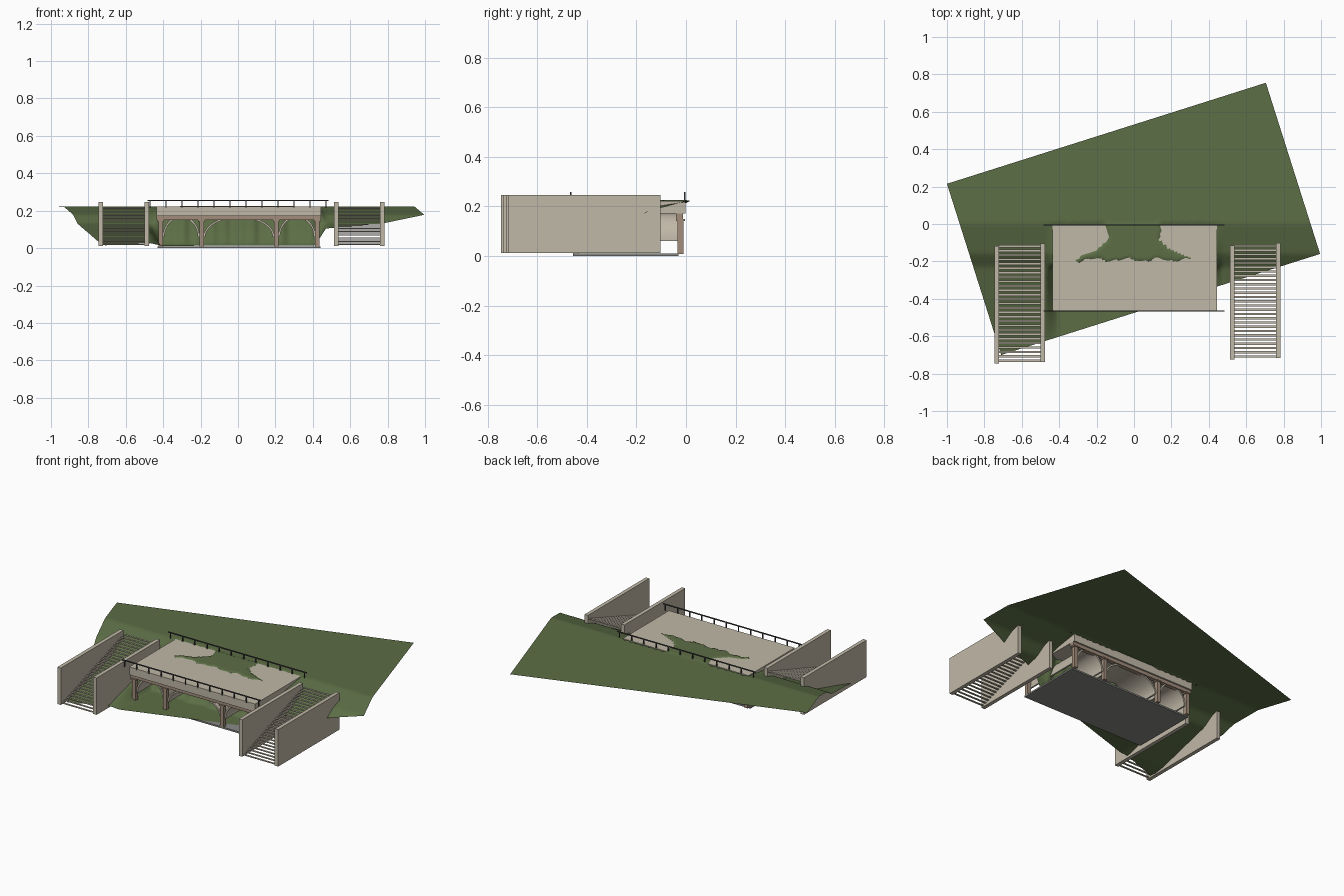
import bpy, bmesh, math
from mathutils import Vector

if "Cube" in bpy.data.objects:
    bpy.data.objects.remove(bpy.data.objects["Cube"])


def material(name, rgb):
    m = bpy.data.materials.new(name)
    m.diffuse_color = (*rgb, 1)
    m.use_nodes = True
    m.node_tree.nodes["Principled BSDF"].inputs["Base Color"].default_value = m.diffuse_color
    return m


STONE = material("stone", (0.53, 0.48, 0.39))
BROWN = material("brown_stone", (0.36, 0.27, 0.20))
GRASS = material("grass", (0.107, 0.155, 0.06))
METAL = material("dark_metal", (0.06, 0.06, 0.06))
SLAB = material("slab_grey", (0.25, 0.25, 0.24))


def finish(name, bm, mat):
    me = bpy.data.meshes.new(name)
    bmesh.ops.recalc_face_normals(bm, faces=bm.faces)
    bm.to_mesh(me)
    bm.free()
    ob = bpy.data.objects.new(name, me)
    bpy.context.collection.objects.link(ob)
    me.materials.append(mat)
    return ob


def add_box(bm, x0, x1, y0, y1, z0, z1):
    vs = bmesh.ops.create_cube(bm, size=1)["verts"]
    for v in vs:
        v.co = Vector(((x0 + x1) / 2 + v.co.x * (x1 - x0),
                       (y0 + y1) / 2 + v.co.y * (y1 - y0),
                       (z0 + z1) / 2 + v.co.z * (z1 - z0)))


def boxes(name, mat, *dims):
    bm = bmesh.new()
    for d in dims:
        add_box(bm, *d)
    return finish(name, bm, mat)


def interp(pts, t):
    for (a, za), (b, zb) in zip(pts, pts[1:]):
        if t <= b:
            k = max(0, (t - a) / (b - a))
            return za + (zb - za) * k
    return pts[-1][1]


# Hillside: rotated rectangle, with a cliff under the bridge and banks beside it
BANK = [(-0.7, 0.015), (-0.6, 0.03), (-0.42, 0.08), (-0.3, 0.112), (-0.23, 0.132),
        (-0.16, 0.178), (-0.1, 0.195), (0.0, 0.222), (0.8, 0.214)]
CLIFF = [(-0.7, 0.012), (-0.29, 0.014), (-0.25, 0.06), (-0.215, 0.19), (-0.2, 0.215), (-0.19, 0.226)]
MOUND = [(-0.21, 0.33), (-0.18, 0.30), (-0.13, 0.19), (-0.08, 0.14), (0.0, 0.15)]


def ground(x, y):
    bank = interp(BANK, y)
    if y > 0:
        return bank
    wave = 0.008 * math.sin(37 * x) + 0.005 * math.sin(83 * x + 1)
    mid = interp(CLIFF, y + wave)
    if abs(x) > interp(MOUND, y):
        mid = min(mid, 0.214)
    k = min(1, max(0, (abs(x) - 0.41) / 0.06))
    return mid + (bank - mid) * k


bm = bmesh.new()
NU, NV = 120, 72
o, u, v = Vector((-0.71, -0.7, 0)), Vector((1.705, 0.54, 0)), Vector((-0.29, 0.915, 0))
grid = []
for j in range(NV + 1):
    row = []
    for i in range(NU + 1):
        p = o + u * i / NU + v * j / NV
        p.z = ground(p.x, p.y)
        row.append(bm.verts.new(p))
    grid.append(row)
for j in range(NV):
    for i in range(NU):
        f = bm.faces.new((grid[j][i], grid[j][i + 1], grid[j + 1][i + 1], grid[j + 1][i]))
        f.smooth = True
finish("hillside", bm, GRASS)

# Bridge deck, floor slab and beams
X0, X1 = -0.437, 0.445
boxes("deck", STONE, (X0, X1, -0.465, -0.002, 0.172, 0.222))
boxes("floor_slab", SLAB, (-0.43, 0.44, -0.455, -0.03, 0.0, 0.01))
boxes("beams", BROWN, (X0, X1, -0.455, -0.43, 0.15, 0.172), (X0, X1, -0.04, -0.012, 0.15, 0.172))

# Posts, front and back rows, with small capitals
posts = []
for x in (-0.413, -0.195, 0.205, 0.425):
    for y in (-0.443, -0.022):
        posts.append((x - 0.012, x + 0.012, y - 0.012, y + 0.012, 0.008, 0.15))
        posts.append((x - 0.018, x + 0.018, y - 0.018, y + 0.018, 0.142, 0.15))
boxes("posts", BROWN, *posts)

# Vaults between the posts: thin arched shells running front to back
for name, a, b in (("left_vault", -0.403, -0.205), ("middle_vault", -0.185, 0.195), ("right_vault", 0.215, 0.415)):
    bm = bmesh.new()
    rings = []
    n = 20
    for i in range(n + 1):
        t = math.pi * i / n
        c, s = math.cos(t), math.sin(t)
        ring = []
        for off, y in ((0, -0.445), (0, -0.02), (0.01, -0.02), (0.01, -0.445)):
            r = (b - a) / 2 - off
            ring.append(bm.verts.new(((a + b) / 2 + r * c, y, 0.06 + (0.112 - off) * s)))
        rings.append(ring)
    for p, q in zip(rings, rings[1:]):
        for k in range(4):
            bm.faces.new((p[k], p[(k + 1) % 4], q[(k + 1) % 4], q[k]))
    bm.faces.new(rings[0])
    bm.faces.new(rings[-1])
    ob = finish(name, bm, STONE)
    bpy.context.view_layer.objects.active = ob
    ob.select_set(True)
    bpy.ops.object.shade_smooth_by_angle(angle=0.6)
    ob.select_set(False)

# Railings
for name, y in (("front_railing", -0.465), ("back_railing", -0.005)):
    parts = [(-0.485, 0.485, y - 0.003, y + 0.003, 0.252, 0.258)]
    for i in range(12):
        x = -0.47 + 0.94 * i / 11
        parts.append((x - 0.003, x + 0.003, y - 0.003, y + 0.003, 0.215, 0.255))
    boxes(name, METAL, *parts)

# Two stairways: solid side walls with open treads between
for side, xa, xb, y0, y1 in (("left", -0.745, -0.475, -0.742, -0.11), ("right", 0.513, 0.783, -0.72, -0.108)):
    t = 0.024
    boxes(side + "_stair_walls", STONE,
          (xa, xa + t, y0 - 0.004, y1 - 0.008, 0.012, 0.246),
          (xb - t, xb, y0 + 0.004, y1 + 0.006, 0.012, 0.246))
    n = 27
    treads = []
    for i in range(n):
        y = y0 + 0.005 + (y1 - y0 - 0.02) * i / (n - 1)
        z = 0.018 + 0.2 * i / (n - 1)
        treads.append((xa + t, xb - t, y, y + 0.012, z, z + 0.004))
    boxes(side + "_stair_treads", STONE, *treads)
